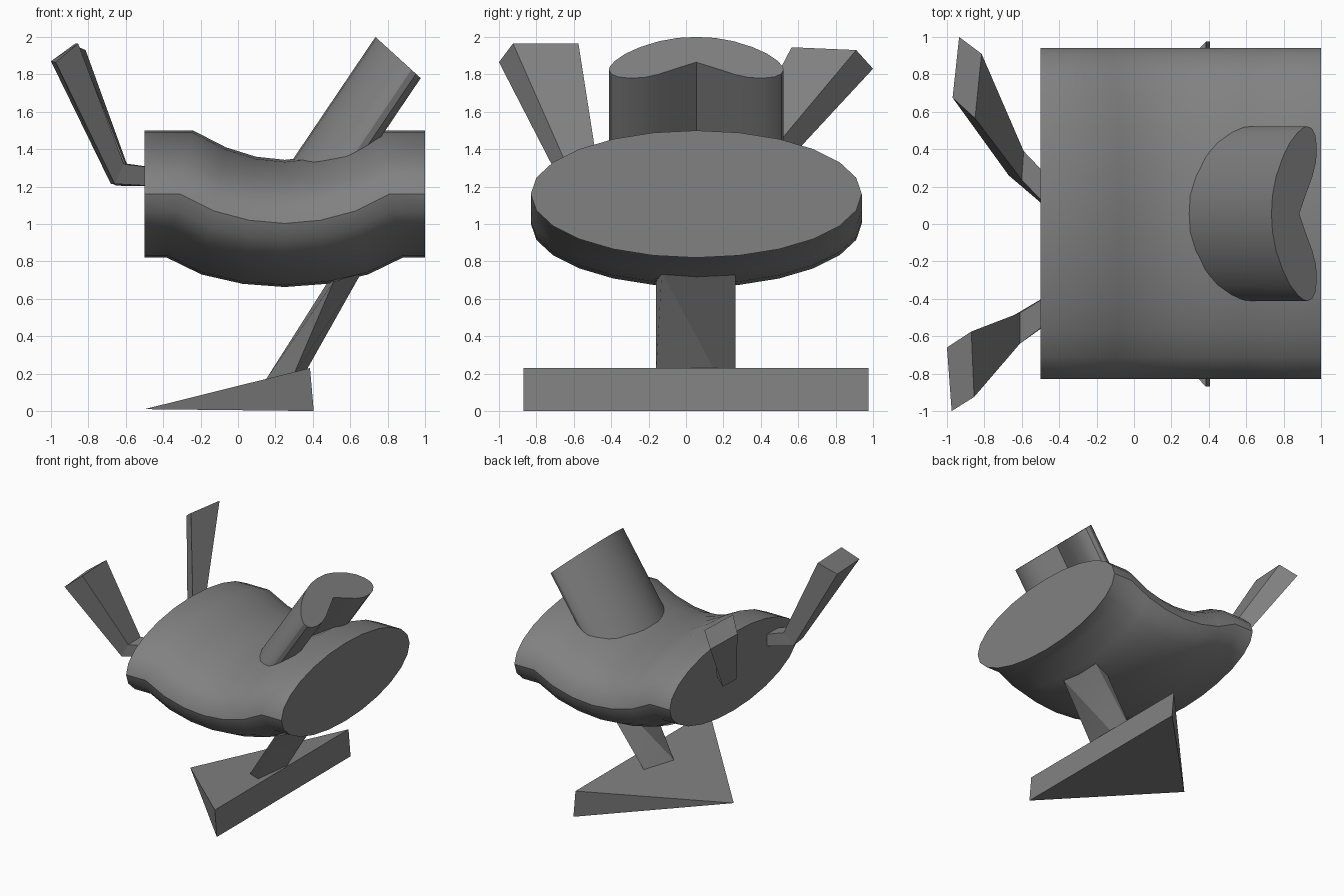
import bpy, bmesh, math
from mathutils import Vector

cube = bpy.data.objects.get("Cube")
if cube:
    bpy.data.objects.remove(cube, do_unlink=True)

grey = bpy.data.materials.new("mid grey")
grey.use_nodes = True
colour = (0.22, 0.22, 0.22, 1)
grey.diffuse_color = colour
grey.node_tree.nodes["Principled BSDF"].inputs["Base Color"].default_value = colour

CY = 0.055  # lengthwise centre plane


def finish(name, bm, smooth=True):
    bmesh.ops.recalc_face_normals(bm, faces=bm.faces)
    mesh = bpy.data.meshes.new(name)
    bm.to_mesh(mesh)
    bm.free()
    mesh.materials.append(grey)
    ob = bpy.data.objects.new(name, mesh)
    bpy.context.collection.objects.link(ob)
    if smooth:
        bpy.ops.object.select_all(action='DESELECT')
        ob.select_set(True)
        bpy.context.view_layer.objects.active = ob
        bpy.ops.object.shade_smooth_by_angle(angle=math.radians(30))
    return ob


def loft(name, rings, smooth=True):
    """Skin a list of equal-length rings and cap both ends."""
    bm = bmesh.new()
    rows = [[bm.verts.new(p) for p in ring] for ring in rings]
    n = len(rows[0])
    for a, b in zip(rows, rows[1:]):
        for i in range(n):
            j = (i + 1) % n
            bm.faces.new((a[i], a[j], b[j], b[i]))
    bm.faces.new(rows[0][::-1])
    bm.faces.new(rows[-1])
    return finish(name, bm, smooth)


# Body: flat oval section swept along a sagging path (x, z, lean)
half = [(-0.5, 1.16, 0), (-0.31, 1.16, 0.07), (-0.13, 1.07, 0.065), (0.06, 1.02, 0.035)]
path = half + [(0.25, 1.003, 0)] + [(0.5 - x, z, -lean) for x, z, lean in half[::-1]]
SEG = 24
rings = []
for x, z, lean in path:
    ring = []
    for i in range(SEG):
        a = 2 * math.pi * i / SEG
        s = math.sin(a)
        ring.append((x + lean * s, CY + 0.885 * math.cos(a), z + 0.34 * s))
    rings.append(ring)
loft("body", rings)

# Neck: heart-shaped section (offset from centre, height), slanted cap
side = [(0.1, 1.995), (0.2, 1.977), (0.3, 1.946), (0.38, 1.91), (0.435, 1.872),
        (0.462, 1.842), (0.467, 1.825), (0.455, 1.803), (0.42, 1.787), (0.36, 1.78),
        (0.28, 1.783), (0.2, 1.801), (0.1, 1.834)]
heart = [(0, 2.0)] + side + [(0, 1.865)] + [(-d, z) for d, z in side[::-1]]
cap = [Vector((0.735 + (2.0 - z) * 1.1, CY + d, z)) for d, z in heart]
axis = Vector((0.56, 0, 0.83))
loft("neck", [[p - axis * 0.93 for p in cap], cap])

# Leg: four-sided twisted post, run on into the foot and body
low = [Vector(p) for p in [(0.30, -0.16, 0.20), (0.37, 0.15, 0.225),
                           (0.22, 0.265, 0.185), (0.15, -0.05, 0.17)]]
high = [Vector(p) for p in [(0.51, -0.16, 0.69), (0.66, -0.13, 0.74),
                            (0.64, 0.265, 0.735), (0.48, 0.23, 0.69)]]
loft("leg", [[a.lerp(b, t) for a, b in zip(low, high)] for t in (-0.1, 0, 1, 1.15)])

# Foot: wedge narrowing to a point
bm = bmesh.new()
bm.verts.new((-0.5, CY, 0.01))
for y in (-0.87, 0.975):
    bm.verts.new((0.405, y, 0))
    bm.verts.new((0.385, y, 0.23))
bmesh.ops.convex_hull(bm, input=bm.verts)
finish("foot", bm, smooth=False)

# Tails: bent four-sided bars that widen toward the tip
loft("tail_right", [
    [(-0.40, -0.35, 1.20), (-0.40, -0.49, 1.20), (-0.40, -0.48, 1.295), (-0.40, -0.345, 1.295)],
    [(-0.68, -0.51, 1.215), (-0.66, -0.665, 1.215), (-0.61, -0.64, 1.32), (-0.61, -0.475, 1.325)],
    [(-1.0, -0.66, 1.87), (-0.975, -1.0, 1.865), (-0.855, -0.925, 1.965), (-0.87, -0.575, 1.965)],
], smooth=False)
loft("tail_left", [
    [(-0.40, 0.03, 1.20), (-0.40, 0.19, 1.20), (-0.40, 0.19, 1.295), (-0.40, 0.03, 1.295)],
    [(-0.67, 0.26, 1.215), (-0.65, 0.42, 1.205), (-0.59, 0.39, 1.31), (-0.60, 0.235, 1.32)],
    [(-0.97, 0.675, 1.85), (-0.935, 1.0, 1.83), (-0.815, 0.91, 1.93), (-0.85, 0.565, 1.945)],
], smooth=False)
